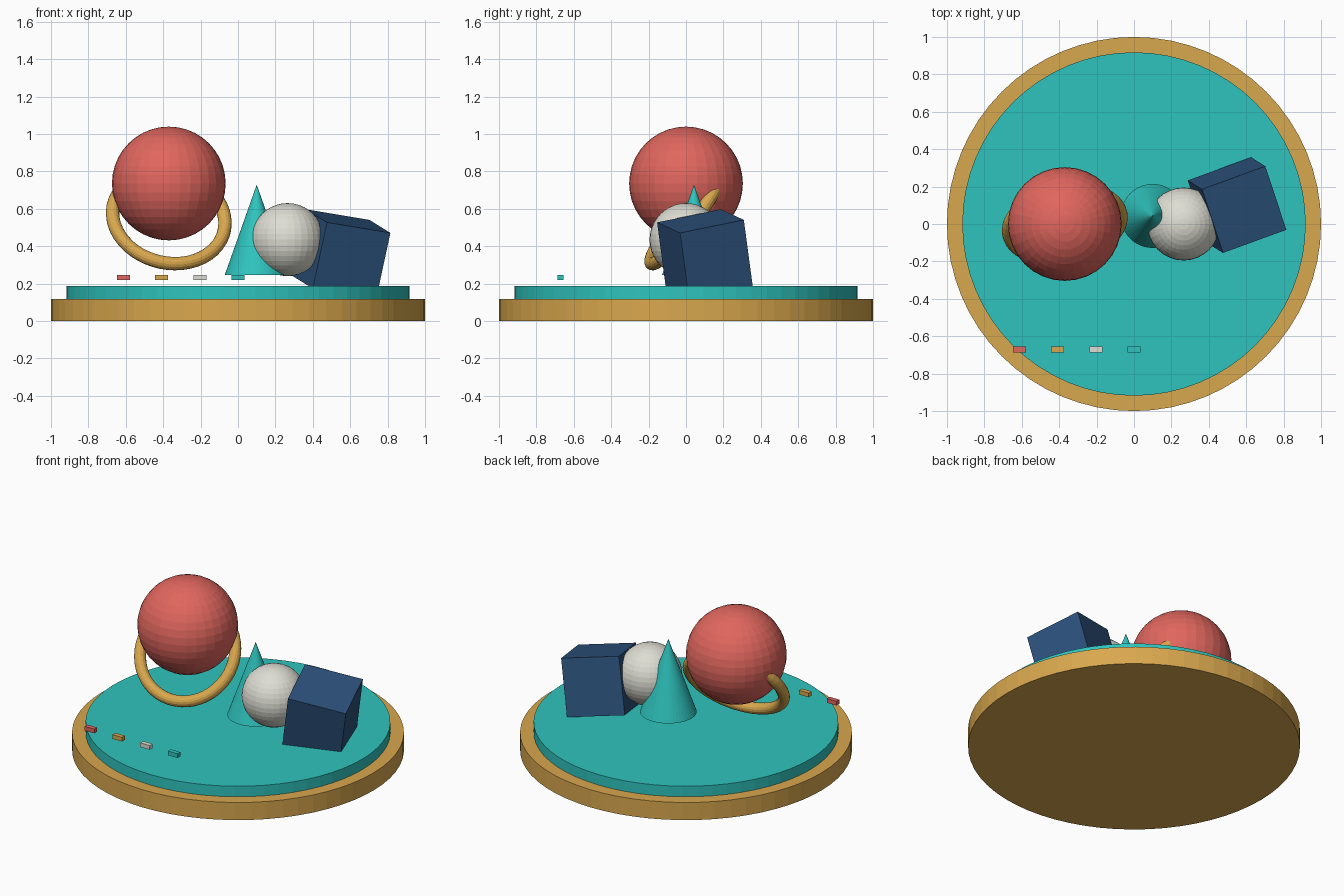
import bpy
from mathutils import Matrix, Vector

if "Cube" in bpy.data.objects:
    bpy.data.objects.remove(bpy.data.objects["Cube"])


def paint(name, *rgb):
    """Flat material from 0-255 display values."""
    lin = [c / 12.92 if c <= 0.04045 else ((c + 0.055) / 1.055) ** 2.4
           for c in (v / 255 for v in rgb)]
    m = bpy.data.materials.new(name)
    m.diffuse_color = (*lin, 1)
    m.use_nodes = True
    m.node_tree.nodes["Principled BSDF"].inputs["Base Color"].default_value = m.diffuse_color
    return m


red = paint("coral red", 224, 102, 94)
gold = paint("gold", 217, 168, 78)
teal = paint("teal", 47, 196, 190)
navy = paint("navy blue", 44, 82, 124)
white = paint("off white", 221, 221, 211)


def finish(name, mat):
    ob = bpy.context.object
    ob.name = name
    ob.data.materials.append(mat)
    return ob


def disc(name, mat, radius, z0, z1):
    bpy.ops.mesh.primitive_cylinder_add(
        vertices=64, radius=radius, depth=z1 - z0, location=(0, 0, (z0 + z1) / 2))
    return finish(name, mat)


def ball(name, mat, radius, loc):
    bpy.ops.mesh.primitive_uv_sphere_add(
        segments=32, ring_count=20, radius=radius, location=loc)
    return finish(name, mat)


# Round stepped plinth
disc("plinth_rim", gold, 1.0, 0.0, 0.117)
disc("plinth_top", teal, 0.918, 0.117, 0.187)

# Two balls
ball("large_ball", red, 0.304, (-0.37, 0, 0.735))
ball("small_ball", white, 0.195, (0.265, 0, 0.435))

# Tilted ring around the large ball
bpy.ops.mesh.primitive_torus_add(
    major_segments=48, minor_segments=16, major_radius=0.304, minor_radius=0.036)
ring = finish("tilted_ring", gold)
axis = Vector((0.15, -0.79, 0.60))
ring.matrix_world = Matrix.Translation((-0.37, 0, 0.55)) @ \
    axis.to_track_quat('Z', 'Y').to_matrix().to_4x4()

# Cone
bpy.ops.mesh.primitive_cone_add(
    vertices=48, radius1=0.171, radius2=0, depth=0.483, location=(0.10, 0.043, 0.487))
finish("cone", teal)

# Tilted cube, partly sunk into the plinth
bpy.ops.mesh.primitive_cube_add(size=0.365)
cube = finish("tilted_cube", navy)
u = Vector((0.337, 0.123, -0.056)).normalized()
w = u.cross(Vector((-0.112, 0.342, 0.07))).normalized()
v = w.cross(u)
cube.matrix_world = Matrix.Translation((0.551, 0.101, 0.357)) @ \
    Matrix((u, v, w)).transposed().to_4x4()

# Row of small colour chips
for i, mat in enumerate((red, gold, white, teal)):
    bpy.ops.mesh.primitive_cube_add(size=1, location=(-0.612 + 0.204 * i, -0.671, 0.232))
    chip = finish(f"colour_chip_{i + 1}", mat)
    chip.scale = (0.07, 0.03, 0.028)
